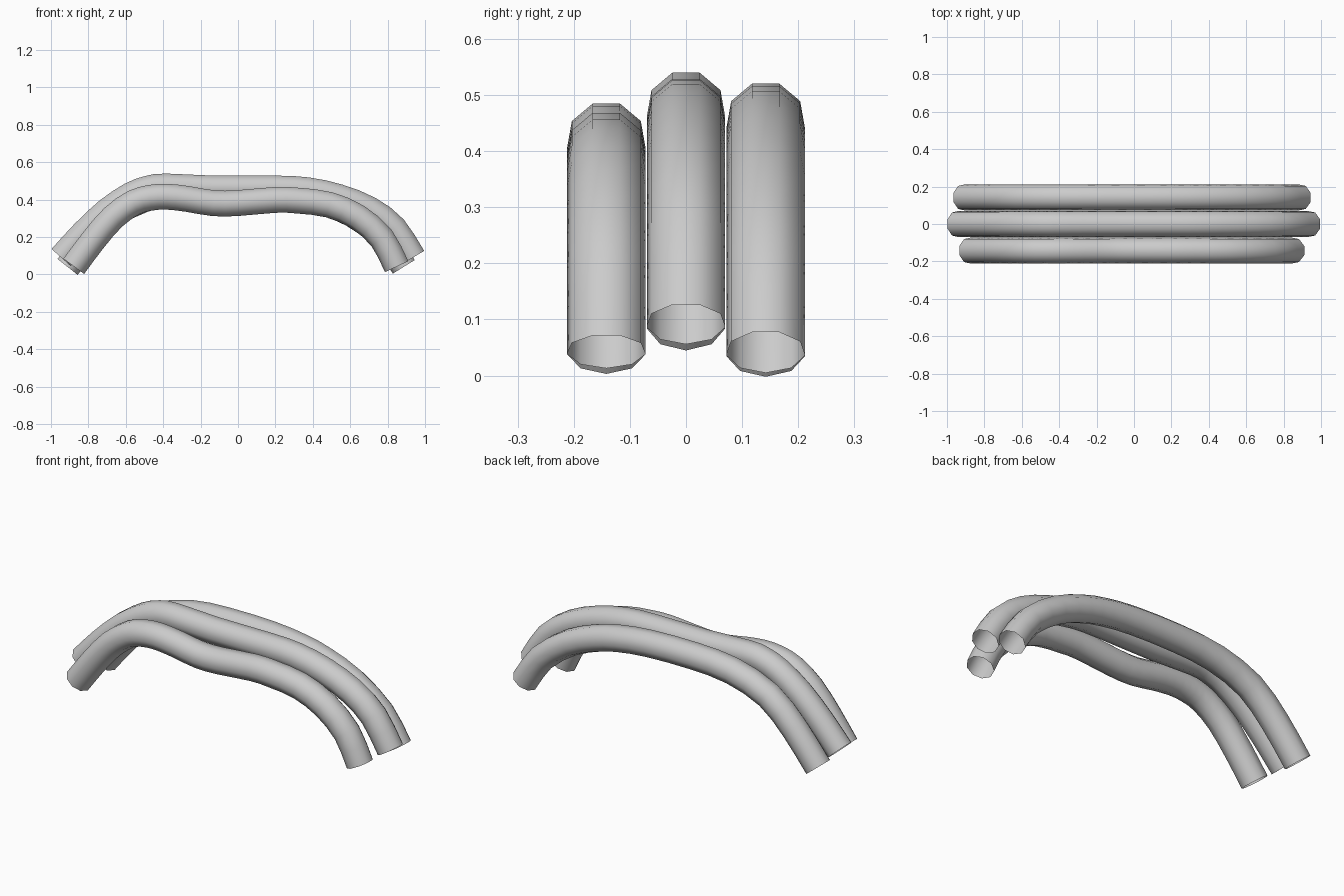
import bpy, bmesh, math
from mathutils import Vector

if "Cube" in bpy.data.objects:
    bpy.data.objects.remove(bpy.data.objects["Cube"])

SIDES = 9
RADIUS = 0.071


def smooth_path(pts, steps=2):
    """Catmull-Rom curve through the (x, z) points."""
    p = [Vector(q) for q in pts]
    p = [2 * p[0] - p[1]] + p + [2 * p[-1] - p[-2]]
    out = []
    for i in range(1, len(p) - 2):
        a, b, c, d = p[i - 1:i + 3]
        for s in range(steps):
            t = s / steps
            out.append(0.5 * (2 * b + (c - a) * t + (2 * a - 5 * b + 4 * c - d) * t * t
                              + (3 * b - a - 3 * c + d) * t ** 3))
    out.append(p[-2])
    return out


def tube(name, y, pts):
    """Open nine-sided tube swept along a path in the plane y = const."""
    path = smooth_path(pts)
    bm = bmesh.new()
    rings = []
    for i, c in enumerate(path):
        t = (path[min(i + 1, len(path) - 1)] - path[max(i - 1, 0)]).normalized()
        up = Vector((-t.y, 0, t.x))
        ring = []
        for k in range(SIDES):
            a = -math.pi / 2 + 2 * math.pi * k / SIDES
            co = Vector((c.x, y, c.y)) + RADIUS * (math.sin(a) * up + Vector((0, math.cos(a), 0)))
            ring.append(bm.verts.new(co))
        rings.append(ring)
    for r0, r1 in zip(rings, rings[1:]):
        for k in range(SIDES):
            n = (k + 1) % SIDES
            bm.faces.new((r0[k], r0[n], r1[n], r1[k])).smooth = True
    bmesh.ops.recalc_face_normals(bm, faces=bm.faces[:])
    me = bpy.data.meshes.new(name)
    bm.to_mesh(me)
    bm.free()
    bpy.context.collection.objects.link(bpy.data.objects.new(name, me))


# front tube, with a dip in the middle
tube("front_tube", -0.142, [
    (-.88, .045), (-.775, .185), (-.668, .308), (-.56, .385), (-.47, .412), (-.38, .418),
    (-.27, .406), (-.13, .383), (0, .384), (.2, .401), (.32, .397), (.487, .375),
    (.64, .309), (.77, .195), (.85, .043)])

# middle tube, longest and highest
tube("middle_tube", 0, [
    (-.947, .092), (-.83, .22), (-.70, .342), (-.575, .426), (-.48, .462), (-.385, .473),
    (-.134, .462), (.2, .462), (.37, .453), (.538, .417), (.703, .351), (.836, .25), (.938, .092)])

# back tube, a plain arch
tube("back_tube", 0.142, [
    (-.913, .042), (-.77, .215), (-.61, .357), (-.39, .434), (-.155, .453), (.117, .449),
    (.3, .428), (.44, .394), (.61, .325), (.78, .2), (.888, .042)])
